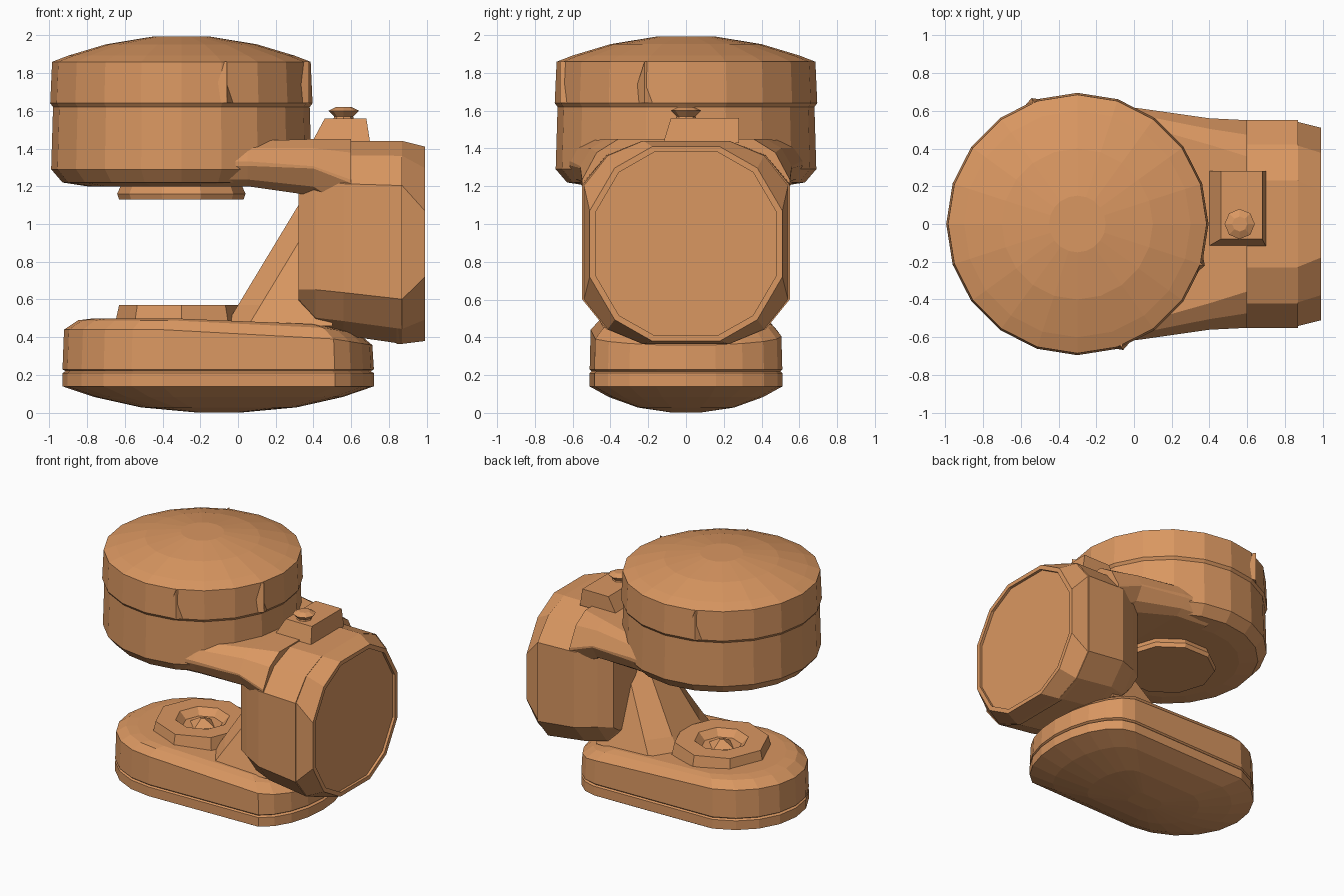
import bpy, bmesh
from math import cos, sin, tau, radians
from mathutils import Matrix, Vector

cube = bpy.data.objects.get("Cube")
if cube:
    bpy.data.objects.remove(cube)

clay = bpy.data.materials.new("warm_clay")
clay.use_nodes = True
clay.diffuse_color = (0.7, 0.31, 0.12, 1)
shader = clay.node_tree.nodes["Principled BSDF"]
shader.inputs["Base Color"].default_value = clay.diffuse_color


def loft(name, rings):
    """Skin equal-length rings of points and cap both ends."""
    bm = bmesh.new()
    loops = [[bm.verts.new(point) for point in ring] for ring in rings]
    for lower, upper in zip(loops, loops[1:]):
        for i in range(len(lower)):
            bm.faces.new((lower[i - 1], lower[i], upper[i], upper[i - 1]))
    bm.faces.new(loops[0])
    bm.faces.new(loops[-1])
    bmesh.ops.recalc_face_normals(bm, faces=bm.faces)
    mesh = bpy.data.meshes.new(name)
    bm.to_mesh(mesh)
    bm.free()
    mesh.materials.append(clay)
    part = bpy.data.objects.new(name, mesh)
    bpy.context.collection.objects.link(part)
    return part


def circle(center_x, radius, height, sides):
    """Level ring around an upright axis."""
    angles = [tau * i / sides for i in range(sides)]
    return [(center_x + radius * cos(a), radius * sin(a), height) for a in angles]


def lathe(name, center_x, profile, sides):
    """Turn (radius, height) pairs around an upright axis."""
    return loft(name, [circle(center_x, radius, height, sides) for radius, height in profile])


def rounded_section(x, half_width, bottom, top, flat=0.42, shoulder=0.22):
    """Upright cross-section with faceted corners, facing along x."""
    flat_width = half_width * flat
    knee = flat_width + 0.6 * (half_width - flat_width)
    cut = (top - bottom) * shoulder
    side = [(flat_width, top), (knee, top - cut / 3), (half_width, top - cut),
            (half_width, bottom + cut), (knee, bottom + cut / 3), (flat_width, bottom)]
    mirrored = [(-y, z) for y, z in reversed(side)]
    return [(x, y, z) for y, z in side + mirrored]


def rectangle(left, right, front, back, height):
    """Level four-cornered ring."""
    return [(left, front, height), (right, front, height),
            (right, back, height), (left, back, height)]


# Upper drum: walls with a slight seam, closed by a shallow dome
drum_x = -0.3
drum_walls = [(0.5, 1.2), (0.63, 1.22), (0.69, 1.29), (0.68, 1.62), (0.695, 1.64)]
drum_dome = [(radius, 2 - 0.3 * radius * radius) for radius in (0.685, 0.6, 0.4, 0.15)]
lathe("upper_drum", drum_x, drum_walls + drum_dome, 20)


# Pointed wedges raised on the drum wall
def drum_wedge(name, angle):
    rings = []
    for height, half_width in ((1.64, 0.09), (1.86, 0.01)):
        rings.append([(0.66, -half_width, height), (0.71, 0, height), (0.66, half_width, height)])
    wedge = loft(name, rings)
    turn = Matrix.Rotation(radians(angle), 4, "Z")
    wedge.data.transform(Matrix.Translation(Vector((drum_x, 0, 0))) @ turn)


for name, angle in (("front_wedge", -70), ("side_wedge", -18), ("back_wedge", 110)):
    drum_wedge(name, angle)

# Pad hanging under the drum
lathe("under_drum_pad", drum_x, [(0.33, 1.13), (0.34, 1.16), (0.3, 1.25)], 10)

# Arm with sloping shoulders, narrowing from the drum to the column
loft("upper_arm", [
    rounded_section(-0.2, 0.64, 1.2, 1.44, flat=0.85, shoulder=0.45),
    rounded_section(0.05, 0.61, 1.2, 1.44, flat=0.85, shoulder=0.45),
    rounded_section(0.4, 0.56, 1.15, 1.45, flat=0.75, shoulder=0.48),
    rounded_section(0.6, 0.55, 1, 1.45, flat=0.65, shoulder=0.48),
])

# Faceted column body, narrower and leaning on its inner side
column_bottom, column_top = 0.365, 1.44
loft("column", [
    rounded_section(0.32, 0.42, 0.58, 1.3, flat=0.6, shoulder=0.1),
    rounded_section(0.41, 0.48, 0.43, column_top),
    rounded_section(0.56, 0.55, 0.41, column_top),
    rounded_section(0.87, 0.55, column_bottom, column_top),
])

# End cap with a shallow dished face
cap_face = 0.99
loft("end_cap", [
    rounded_section(0.84, 0.54, column_bottom, column_top),
    rounded_section(0.87, 0.54, column_bottom, column_top),
    rounded_section(cap_face, 0.51, 0.38, 1.41, flat=0.35, shoulder=0.33),
    rounded_section(cap_face, 0.48, 0.41, 1.38, flat=0.35, shoulder=0.33),
    rounded_section(cap_face - 0.02, 0.48, 0.41, 1.38, flat=0.35, shoulder=0.33),
])


# Long base with a round left end, a blunt right end and a falling top
def base_ring(height, scale, fall=0.0):
    ring = []
    for x, y, z in circle(0, scale, height, 20):
        if x > 0:
            x = 0.52 * scale + x * 0.3
        else:
            x = -0.3 * scale + x * 0.53
        x -= 0.1
        ring.append((x, y * 0.51, z - fall * max(0, x - 0.2)))
    return ring


bowl = [base_ring(0.14 * scale ** 2.3, scale) for scale in (0.15, 0.5, 0.8, 1)]
seam = [base_ring(0.21, 1), base_ring(0.22, 0.98), base_ring(0.23, 1)]
crown = [base_ring(0.44, 0.99, 0.16), base_ring(0.49, 0.9, 0.16), base_ring(0.5, 0.8, 0.16)]
loft("base", bowl + seam + crown)

# Raised pad on the base with a sunken centre and a small point
lathe("base_pad", drum_x, [(0.35, 0.48), (0.33, 0.57), (0.19, 0.57), (0.14, 0.52)], 8)
lathe("pad_point", drum_x, [(0.12, 0.51), (0.02, 0.57)], 4)


# Sloping web bracing the column against the base
def web_ring(height):
    rise = (height - 0.57) / 0.48
    front = 0.29 * rise
    half = 0.33 - 0.18 * rise
    side = [(front, half / 2), (front + 0.12, half), (0.5, half)]
    return [(x, y, height) for x, y in side] + [(x, -y, height) for x, y in reversed(side)]


loft("web", [web_ring(height) for height in (0.46, 0.57, 1.05, 1.15)])

# Plinth and knob on top of the arm
loft("knob_plinth", [
    rectangle(0.39, 0.7, -0.12, 0.28, 1.43),
    rectangle(0.46, 0.68, -0.08, 0.28, 1.56),
])
lathe("knob", 0.56, [(0.06, 1.54), (0.05, 1.57), (0.08, 1.6), (0.04, 1.62)], 8)
